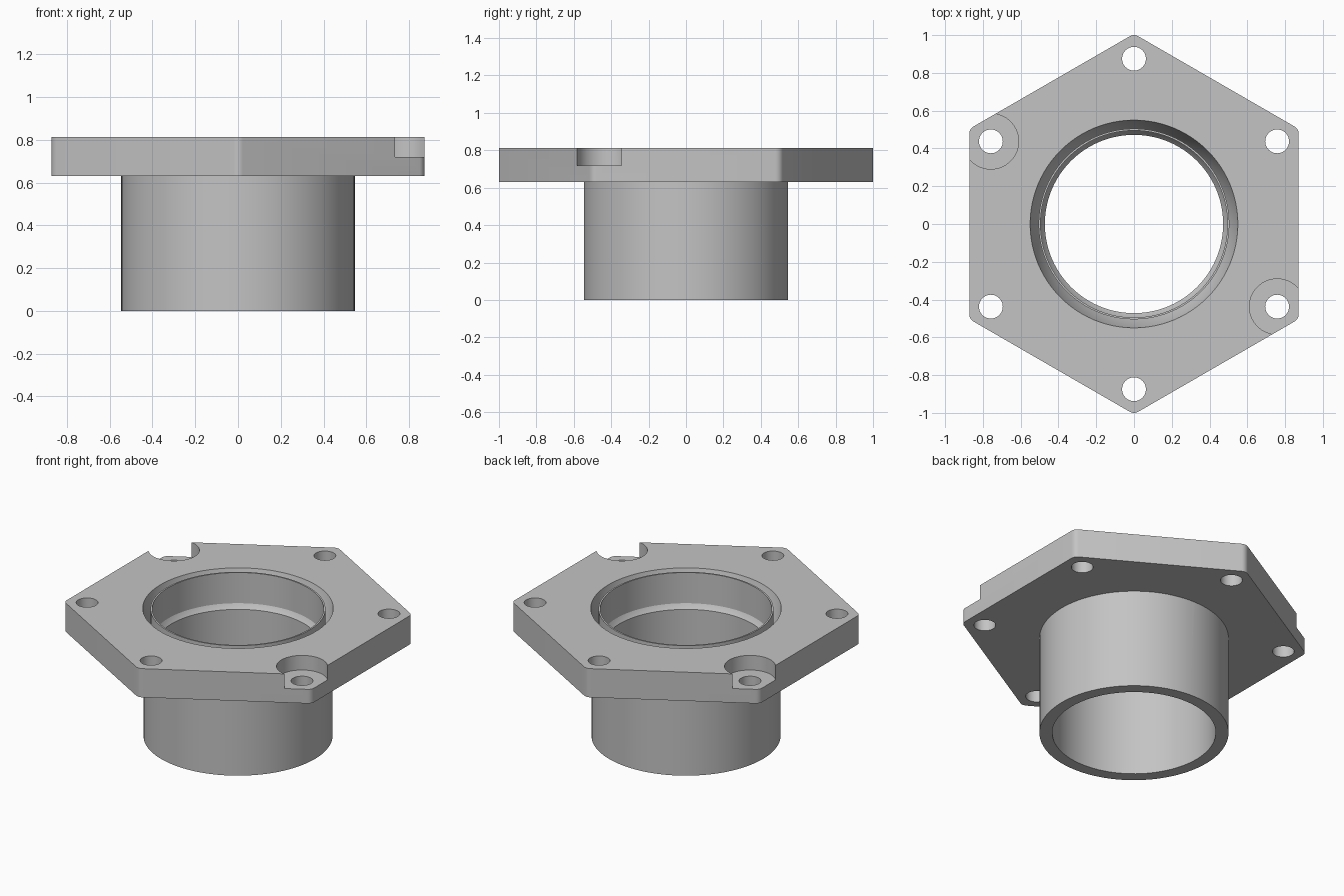
import bpy, bmesh, math
from mathutils import Vector

cube = bpy.data.objects.get("Cube")
if cube:
    bpy.data.objects.remove(cube, do_unlink=True)

TOP, UNDER = 0.813, 0.63      # flange heights
PIPE_R, BORE_R = 0.546, 0.472
BOLT_R = 0.875                # bolt circle
APOTHEM, CORNER = 0.872, 0.045

grey = bpy.data.materials.new("light_grey_metal")
grey.use_nodes = True
colour = (0.55, 0.55, 0.55, 1)
grey.diffuse_color = colour
grey.node_tree.nodes["Principled BSDF"].inputs["Base Color"].default_value = colour


def make_object(name, bm):
    bmesh.ops.recalc_face_normals(bm, faces=bm.faces)
    mesh = bpy.data.meshes.new(name)
    bm.to_mesh(mesh)
    bm.free()
    mesh.materials.append(grey)
    obj = bpy.data.objects.new(name, mesh)
    bpy.context.collection.objects.link(obj)
    return obj


def prism(name, outline, z0, z1):
    bm = bmesh.new()
    face = bm.faces.new([bm.verts.new((x, y, z0)) for x, y in outline])
    new = bmesh.ops.extrude_face_region(bm, geom=[face])["geom"]
    moved = [v for v in new if isinstance(v, bmesh.types.BMVert)]
    bmesh.ops.translate(bm, verts=moved, vec=(0, 0, z1 - z0))
    return make_object(name, bm)


def circle(r, cx=0, cy=0, n=96):
    return [(cx + r * math.cos(2 * math.pi * i / n),
             cy + r * math.sin(2 * math.pi * i / n)) for i in range(n)]


def lathe(name, profile, closed=False, n=96):
    """Stack rings of (radius, z); cap the ends or join them in a loop."""
    bm = bmesh.new()
    rings = [[bm.verts.new((x, y, z)) for x, y in circle(r, n=n)]
             for r, z in profile]
    pairs = list(zip(rings, rings[1:]))
    if closed:
        pairs.append((rings[-1], rings[0]))
    else:
        bm.faces.new(rings[0])
        bm.faces.new(rings[-1])
    for a, b in pairs:
        for i in range(n):
            j = (i + 1) % n
            bm.faces.new((a[i], a[j], b[j], b[i]))
    return make_object(name, bm)


def combine(target, tool, operation):
    mod = target.modifiers.new(operation.lower(), "BOOLEAN")
    mod.operation, mod.object, mod.solver = operation, tool, "EXACT"
    bpy.context.view_layer.objects.active = target
    bpy.ops.object.modifier_apply(modifier=mod.name)
    bpy.data.objects.remove(tool, do_unlink=True)


def smooth(obj):
    bpy.ops.object.select_all(action="DESELECT")
    obj.select_set(True)
    bpy.context.view_layer.objects.active = obj
    bpy.ops.object.shade_smooth_by_angle(angle=math.radians(25))


# Hexagonal flange with rounded corners, one corner pointing to the back
outline = []
centre_r = (APOTHEM - CORNER) / math.cos(math.pi / 6)
for k in range(6):
    corner = math.radians(30 + 60 * k)
    centre = Vector((math.cos(corner), math.sin(corner))) * centre_r
    for s in range(7):
        a = corner + math.radians(-30 + 10 * s)
        outline.append((centre.x + CORNER * math.cos(a),
                        centre.y + CORNER * math.sin(a)))
body = prism("flange_and_pipe", outline, UNDER, TOP)

# Pipe below the flange
combine(body, prism("pipe", circle(PIPE_R), 0, UNDER + 0.06), "UNION")

# Bore with a sloped shoulder and a mouth that widens upwards
bore = [(BORE_R, -0.1), (BORE_R, 0.585), (0.5, 0.62),
        (0.55, TOP), (0.563, TOP + 0.05)]
combine(body, lathe("bore_cutter", bore), "DIFFERENCE")

# Bolt holes at the corners, two opposite ones with a counterbore
for k in range(6):
    a = math.radians(30 + 60 * k)
    x, y = BOLT_R * math.cos(a), BOLT_R * math.sin(a)
    combine(body, prism("hole_cutter", circle(0.063, x, y, 48), 0.5, 1), "DIFFERENCE")
    if k in (2, 5):
        combine(body, prism("counterbore_cutter", circle(0.147, x, y, 64), 0.72, 1),
                "DIFFERENCE")
smooth(body)

# Thin sleeve standing in the mouth of the bore
sleeve = lathe("inner_sleeve", [(0.495, 0.61), (0.505, 0.61),
                                (0.505, TOP - 0.004), (0.495, TOP - 0.004)], closed=True)
smooth(sleeve)
